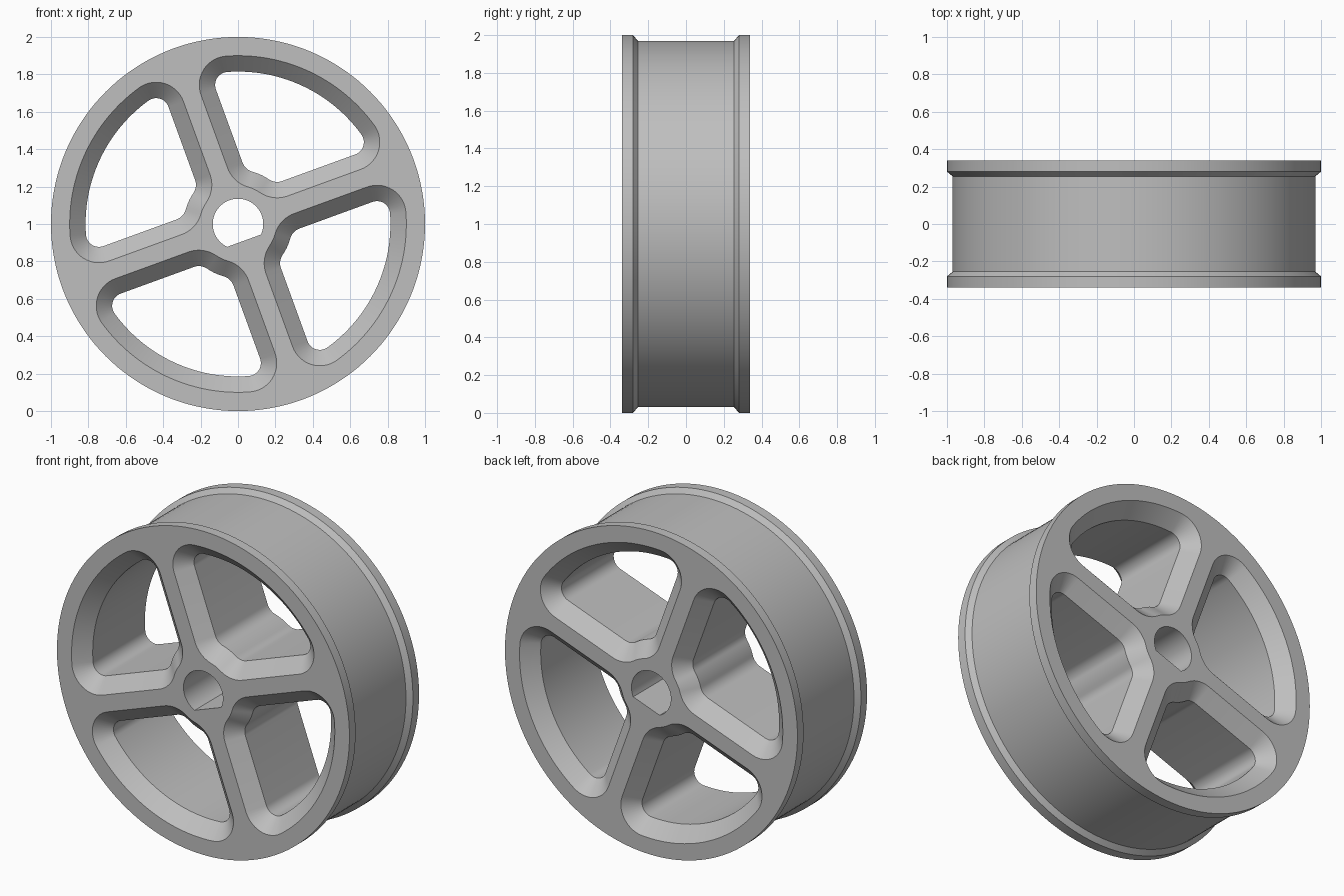
import bpy
import bmesh
from math import sin, cos, pi, radians, sqrt, atan2, acos

if "Cube" in bpy.data.objects:
    bpy.data.objects.remove(bpy.data.objects["Cube"], do_unlink=True)

HALF = 0.34          # half the wheel width
BEVEL = 0.085        # window chamfer
TILT = radians(20)   # direction of the first spoke


def arc(cx, cy, r, a0, a1, n):
    return [(cx + r * cos(a0 + (a1 - a0) * i / n),
             cy + r * sin(a0 + (a1 - a0) * i / n)) for i in range(n + 1)]


def turn(points, angle):
    c, s = cos(angle), sin(angle)
    return [(x * c - y * s, x * s + y * c) for x, y in points]


def window(grow, spoke=0.135, hub=0.29, rim=0.815, hub_round=0.08, rim_round=0.07):
    """Quarter window between two spokes, offset outwards by grow."""
    y1, y2 = spoke + hub_round, spoke + rim_round
    x1 = sqrt((hub + hub_round) ** 2 - y1 ** 2)
    x2 = sqrt((rim - rim_round) ** 2 - y2 ** 2)
    t1, t2 = atan2(y1, x1), atan2(y2, x2)
    half = arc(x1, y1, hub_round + grow, pi + t1, 1.5 * pi, 10)
    half += arc(x2, y2, rim_round + grow, 1.5 * pi, 2 * pi + t2, 14)
    outer = arc(0, 0, rim + grow, t2, pi / 2 - t2, 28)[1:-1]
    inner = arc(0, 0, hub - grow, pi / 2 - t1, t1, 8)[1:-1]
    return half + outer + [(y, x) for x, y in reversed(half)] + inner


bm = bmesh.new()
cap_edges = ([], [])


def loft(sections):
    """Join matching closed outlines along the axle and note the two end loops."""
    rings = [[bm.verts.new((x, y, z + 1)) for x, z in pts] for y, pts in sections]
    n = len(rings[0])
    for a, b in zip(rings, rings[1:]):
        for i in range(n):
            j = (i + 1) % n
            bm.faces.new((a[i], a[j], b[j], b[i]))
    for edges, ring in zip(cap_edges, (rings[0], rings[-1])):
        edges.extend(bm.edges.get((ring[i], ring[(i + 1) % n])) for i in range(n))


# Rim with a raised flange on each side
profile = [(HALF, 1), (0.28, 1), (0.255, 0.97)]
profile = [(-y, r) for y, r in profile] + profile[::-1]
loft([(y, arc(0, 0, r, 0, 2 * pi, 144)[:-1]) for y, r in profile])

# Four chamfered windows, leaving the spokes and hub
for k in range(4):
    wide, narrow = (turn(window(g), TILT + k * pi / 2) for g in (BEVEL, 0))
    loft([(-HALF, wide), (BEVEL - HALF, narrow), (HALF - BEVEL, narrow), (HALF, wide)])

# D-shaped axle hole
open_angle = acos(0.095 / 0.135)
flat = TILT - pi / 2
hole = arc(0, 0, 0.135, flat + open_angle, flat + 2 * pi - open_angle, 48)
loft([(-HALF, hole), (HALF, hole)])

# Flat front and back faces
for edges, direction in zip(cap_edges, (-1, 1)):
    bmesh.ops.triangle_fill(bm, use_beauty=True, edges=edges, normal=(0, direction, 0))
bmesh.ops.recalc_face_normals(bm, faces=bm.faces)

mesh = bpy.data.meshes.new("wheel")
bm.to_mesh(mesh)
bm.free()
wheel = bpy.data.objects.new("wheel", mesh)
bpy.context.collection.objects.link(wheel)

# Plain grey
grey = bpy.data.materials.new("grey")
grey.use_nodes = True
colour = (0.52, 0.52, 0.52, 1)
grey.diffuse_color = colour
grey.node_tree.nodes["Principled BSDF"].inputs["Base Color"].default_value = colour
mesh.materials.append(grey)

bpy.context.view_layer.objects.active = wheel
wheel.select_set(True)
bpy.ops.object.shade_smooth_by_angle(angle=radians(30))
